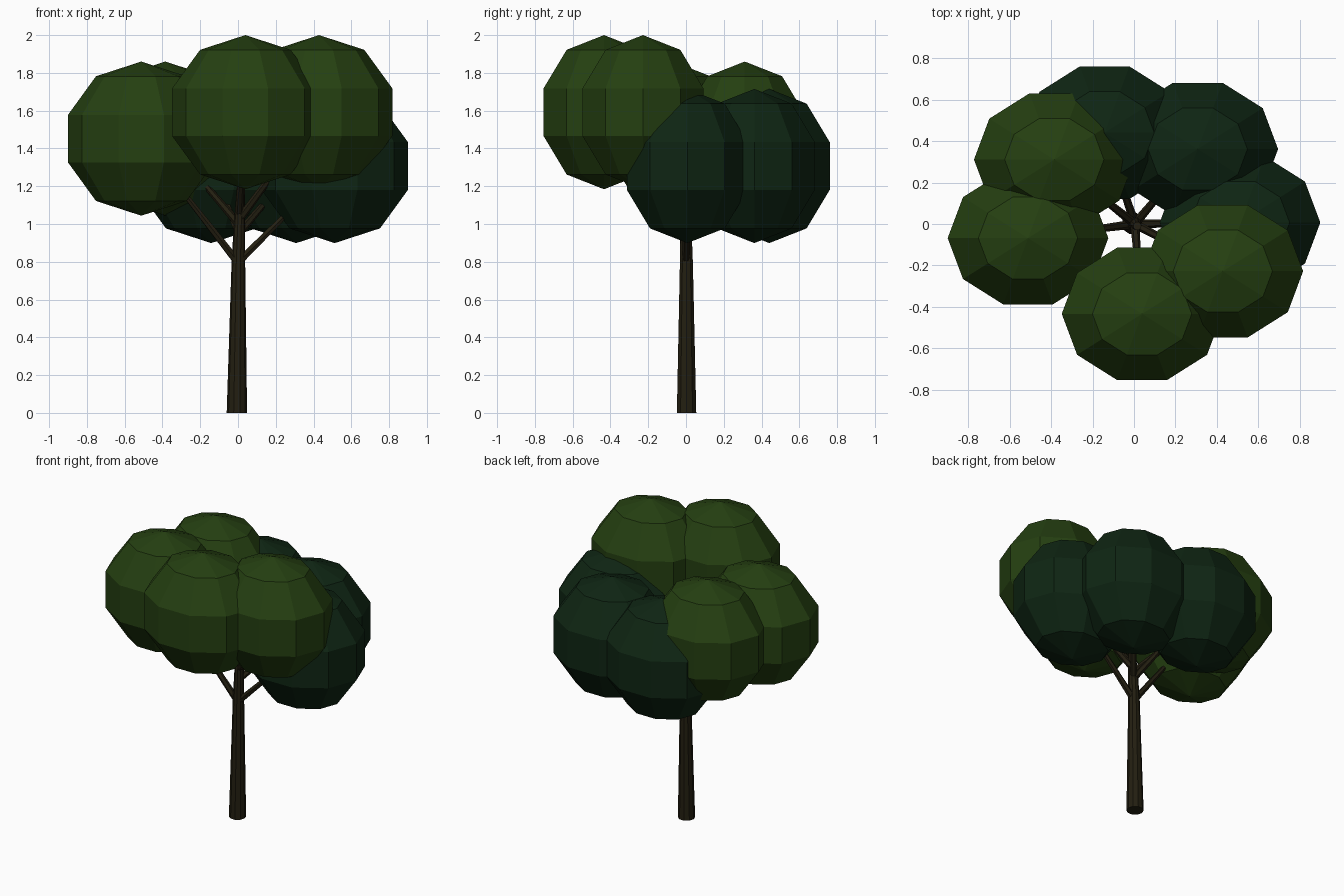
import bpy, bmesh, math
from mathutils import Vector

if "Cube" in bpy.data.objects:
    bpy.data.objects.remove(bpy.data.objects["Cube"])


def material(name, rgb):
    m = bpy.data.materials.new(name)
    m.diffuse_color = (*rgb, 1)
    m.use_nodes = True
    m.node_tree.nodes["Principled BSDF"].inputs["Base Color"].default_value = m.diffuse_color
    return m


LIGHT = material("light leaf green", (0.018, 0.050, 0.0055))
DARK = material("dark leaf green", (0.0045, 0.0185, 0.0065))
BARK = material("bark brown", (0.017, 0.0135, 0.0055))


def loft(name, rings, mat):
    """Join rings of points (single-point rings become poles) with flat faces."""
    bm = bmesh.new()
    vr = [[bm.verts.new(p) for p in r] for r in rings]
    for a, b in zip(vr, vr[1:]):
        n = max(len(a), len(b))
        for i in range(n):
            j = (i + 1) % n
            if len(a) == 1:
                bm.faces.new((a[0], b[j], b[i]))
            elif len(b) == 1:
                bm.faces.new((a[i], a[j], b[0]))
            else:
                bm.faces.new((a[i], a[j], b[j], b[i]))
    for r in (vr[0], vr[-1]):
        if len(r) > 1:
            bm.faces.new(r)
    bmesh.ops.recalc_face_normals(bm, faces=bm.faces)
    me = bpy.data.meshes.new(name)
    bm.to_mesh(me)
    bm.free()
    me.materials.append(mat)
    ob = bpy.data.objects.new(name, me)
    bpy.context.collection.objects.link(ob)
    return ob


def leaf_clump(name, c, mat, rx=0.408, ry=0.354, rz=0.408):
    """Ten-sided, five-band faceted ellipsoid."""
    rings = []
    for k in range(6):
        t = math.pi * k / 5
        n = 1 if k in (0, 5) else 10
        rings.append([(c[0] + rx * math.sin(t) * math.cos(math.tau * i / 10),
                       c[1] + ry * math.sin(t) * math.sin(math.tau * i / 10),
                       c[2] - rz * math.cos(t)) for i in range(n)])
    loft(name, rings, mat)


def limb(name, path, sides):
    """Tapered limb along (x, y, z, radius) stations."""
    d = (Vector(path[-1][:3]) - Vector(path[0][:3])).normalized()
    q = d.to_track_quat('Z', 'Y')
    if sides == 10:      # the trunk keeps level rings
        q.identity()
    rings = [[Vector(p[:3]) + q @ Vector((p[3] * math.cos(math.tau * i / sides),
                                          p[3] * math.sin(math.tau * i / sides), 0))
              for i in range(sides)] for p in path]
    loft(name, rings, BARK)


# Trunk
limb("trunk", [(-0.006, 0.003, 0, 0.054), (0.002, 0.002, 0.8, 0.036),
               (0.008, 0.0, 1.0, 0.030), (0.016, -0.01, 1.22, 0.020)], 10)

# Leaf clumps with the branch reaching into each: name, centre, colour, branch start height
clumps = [
    ("left", (-0.512, -0.068, 1.452), LIGHT, 0.79),
    ("back_left", (-0.385, 0.311, 1.452), LIGHT, 1.00),
    ("front", (0.039, -0.434, 1.592), LIGHT, 1.05),
    ("front_right", (0.429, -0.228, 1.592), LIGHT, 1.02),
    ("right", (0.512, 0.007, 1.307), DARK, 0.80),
    ("back_right", (0.308, 0.362, 1.307), DARK, 0.95),
    ("back", (-0.142, 0.441, 1.307), DARK, 0.95),
]
for name, c, mat, z in clumps:
    leaf_clump(name + "_leaf_clump", c, mat)
    limb(name + "_branch", [(0.004, 0, z, 0.022), (*c, 0.010)], 6)
